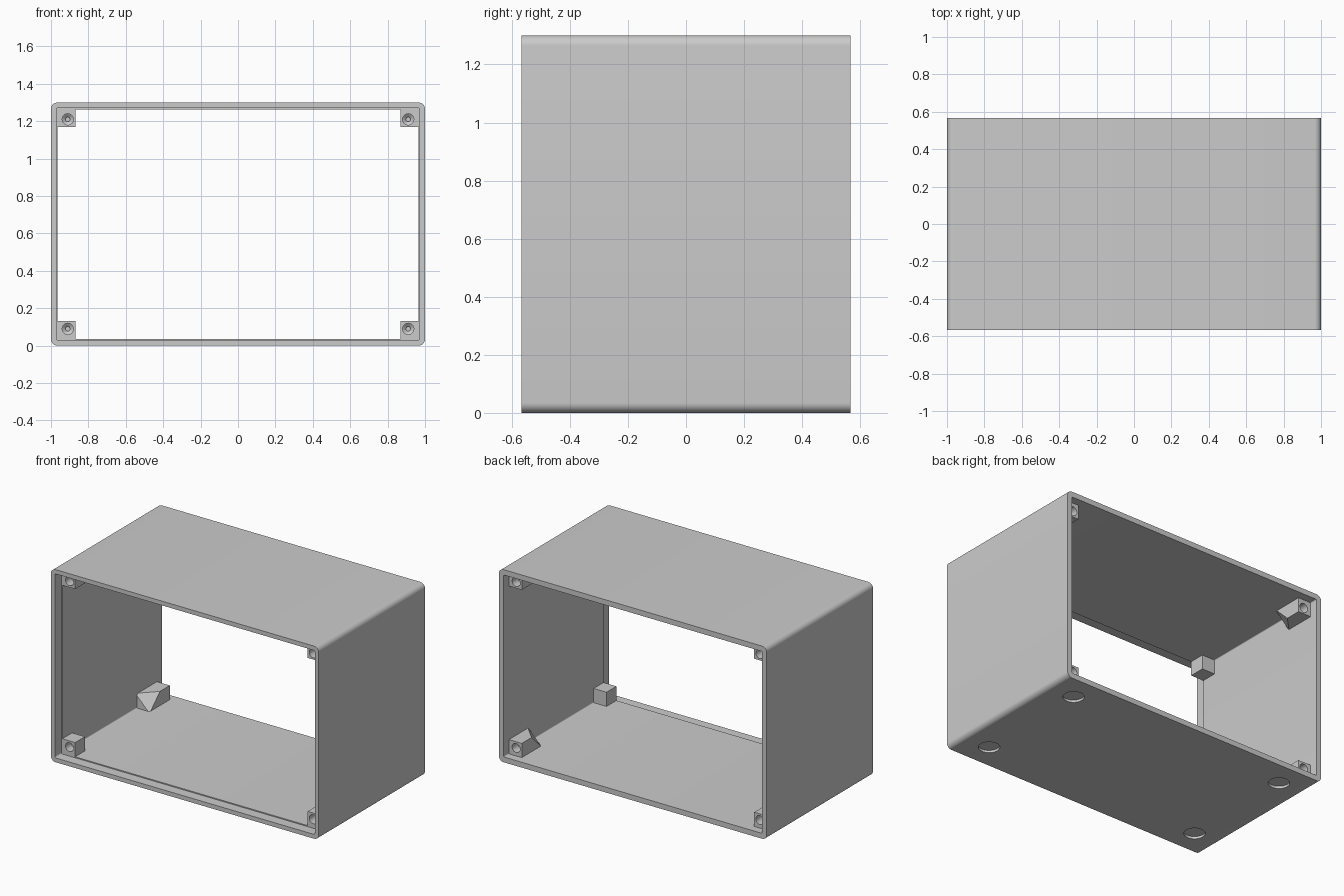
import bpy, bmesh, math
from mathutils import Vector

if "Cube" in bpy.data.objects:
    bpy.data.objects.remove(bpy.data.objects["Cube"])

W, D, H = 1.0, 0.567, 1.3          # half width, half depth, height
WALL, LIP = 0.036, 0.029           # wall thickness, thinner rim at the front


def make_object(name, bm):
    bmesh.ops.recalc_face_normals(bm, faces=bm.faces)
    mesh = bpy.data.meshes.new(name)
    bm.to_mesh(mesh)
    bm.free()
    obj = bpy.data.objects.new(name, mesh)
    bpy.context.collection.objects.link(obj)
    return obj


def activate(obj):
    bpy.ops.object.select_all(action='DESELECT')
    bpy.context.view_layer.objects.active = obj
    obj.select_set(True)


def cut(obj, cutter):
    cutter.hide_render = True
    mod = obj.modifiers.new("cut", 'BOOLEAN')
    mod.operation, mod.object, mod.solver = 'DIFFERENCE', cutter, 'EXACT'
    activate(obj)
    bpy.ops.object.modifier_apply(modifier=mod.name)
    bpy.data.objects.remove(cutter, do_unlink=True)


def smooth(obj):
    activate(obj)
    bpy.ops.object.shade_smooth_by_angle(angle=math.radians(30))


def lathe(name, profile, origin, axis, side, n=32):
    """Closed turned solid; profile is (radius, distance along axis)."""
    bm = bmesh.new()
    origin, axis, side = Vector(origin), Vector(axis), Vector(side)
    other = axis.cross(side)
    rings = [[bm.verts.new(origin + axis * d + r * (
        side * math.cos(math.tau * i / n) + other * math.sin(math.tau * i / n)))
        for i in range(n)] for r, d in profile]
    bridge(bm, rings)
    bm.faces.new(rings[0])
    bm.faces.new(rings[-1])
    return make_object(name, bm)


def bridge(bm, rings, closed=False):
    n = len(rings[0])
    pairs = list(zip(rings, rings[1:]))
    if closed:
        pairs.append((rings[-1], rings[0]))
    for a, b in pairs:
        for i in range(n):
            j = (i + 1) % n
            bm.faces.new((a[i], a[j], b[j], b[i]))


def rounded_ring(bm, inset, radius, y, steps=8):
    """Rounded rectangle in the xz plane, inset from the outside."""
    cx, cz = W - inset - radius, H / 2 - inset - radius
    ring = []
    for k, (sx, sz) in enumerate(((1, 1), (-1, 1), (-1, -1), (1, -1))):
        for i in range(steps + 1):
            a = math.pi / 2 * (k + i / steps)
            ring.append(bm.verts.new((sx * cx + radius * math.cos(a), y,
                                      H / 2 + sz * cz + radius * math.sin(a))))
    return ring


# Open sleeve with a shallow panel recess at the front
bm = bmesh.new()
bridge(bm, [rounded_ring(bm, *r) for r in (
    (0, 0.035, -D), (0, 0.035, D), (WALL, 0.006, D),
    (WALL, 0.006, -D + 0.07), (LIP, 0.01, -D + 0.07), (LIP, 0.01, -D))], closed=True)
housing = make_object("housing", bm)

# Round foot recesses in the underside
for sx in (-1, 1):
    for sy in (-1, 1):
        cut(housing, lathe("foot_cutter", [(0.065, -0.05), (0.065, 0.016)],
                           (sx * 0.81, sy * 0.397, 0), (0, 0, 1), (1, 0, 0), 48))
smooth(housing)


def screw_boss(name, sx, sz, y0, y1, ytip, sy):
    """Corner block from face y0 to y1, running out along the walls to ytip."""
    xo, xi, zo, zi = W - 0.025, W - 0.132, H / 2 - 0.025, H / 2 - 0.132
    bm = bmesh.new()

    def v(x, y, z):
        return bm.verts.new((sx * x, y, H / 2 + sz * z))
    a = [v(xo, y0, zo), v(xi, y0, zo), v(xi, y0, zi), v(xo, y0, zi)]
    b = [v(xo, ytip, zo), v(xi, ytip, zo), v(xi, y1, zi), v(xo, ytip, zi)]
    bridge(bm, [a, b])
    bm.faces.new(a)
    bm.faces.new((b[1], b[2], b[3]))
    bm.faces.new((b[0], b[1], b[3]))
    boss = make_object(name, bm)
    # Blind screw hole with a conical end
    cut(boss, lathe("hole_cutter", [(0.03, -0.03), (0.03, 0.06), (0.012, 0.075), (0.012, 0.09)],
                    (sx * 0.91, y0, H / 2 + sz * 0.56), (0, -sy, 0), (1, 0, 0)))
    smooth(boss)


# Plain blocks at the front, tapered blocks at the back
for sx, side in ((-1, "left"), (1, "right")):
    for sz, level in ((-1, "lower"), (1, "upper")):
        screw_boss(f"front_boss_{level}_{side}", sx, sz, -D + 0.07, -D + 0.175, -D + 0.175, -1)
        screw_boss(f"back_boss_{level}_{side}", sx, sz, D - 0.055, D - 0.16, D - 0.27, 1)
